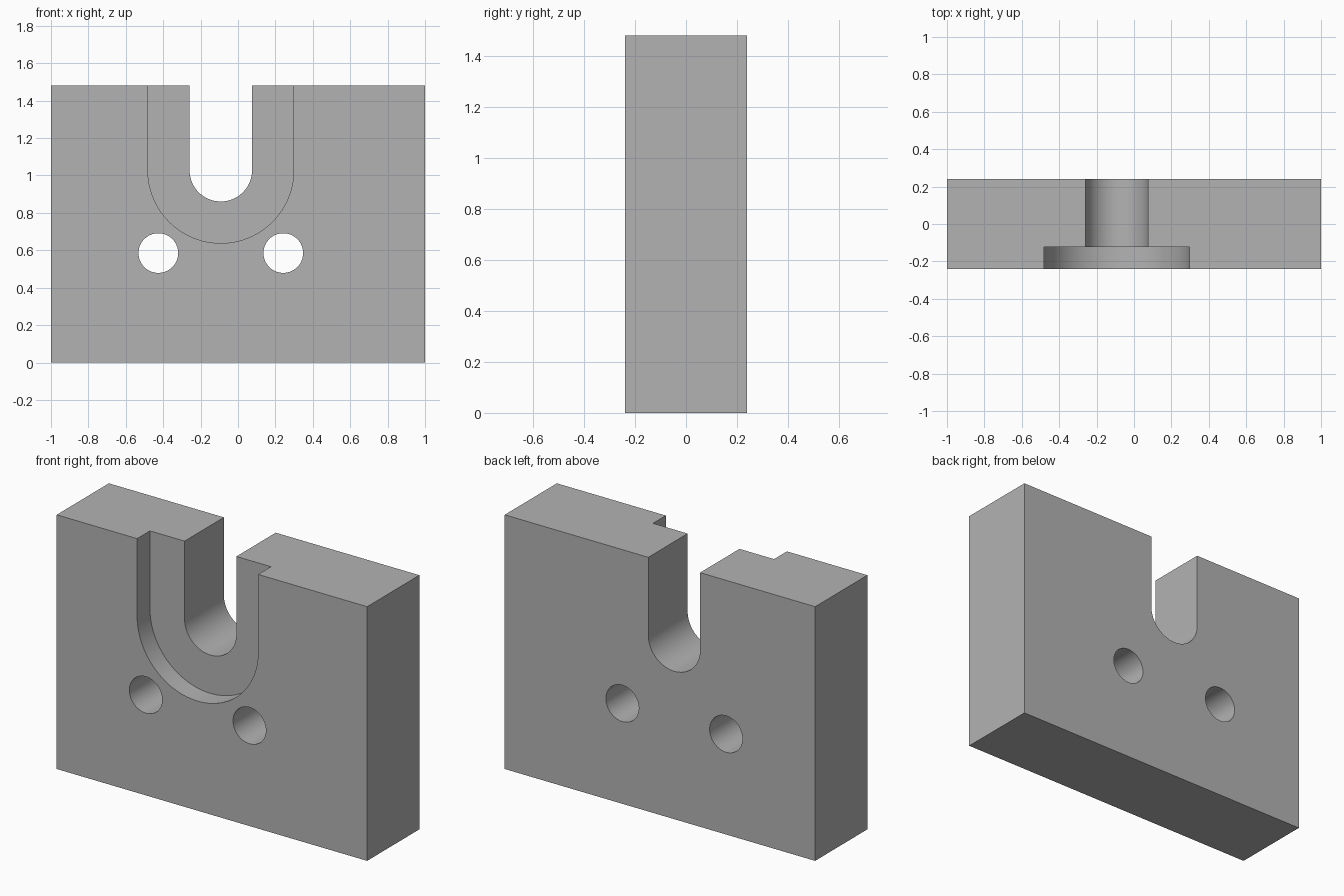
import bpy, bmesh
from math import pi, sin, cos

if "Cube" in bpy.data.objects:
    bpy.data.objects.remove(bpy.data.objects["Cube"], do_unlink=True)

WIDTH, DEPTH, HEIGHT = 2.0, 0.48, 1.48
SLOT_X, SLOT_Z = -0.092, 1.028

grey = bpy.data.materials.new("plain_grey")
grey.use_nodes = True
colour = (0.45, 0.45, 0.45, 1)
grey.diffuse_color = colour
grey.node_tree.nodes["Principled BSDF"].inputs["Base Color"].default_value = colour


def prism(name, outline, y0, y1):
    """Extrude an x-z outline from y0 to y1."""
    bm = bmesh.new()
    face = bm.faces.new([bm.verts.new((x, y0, z)) for x, z in outline])
    new = bmesh.ops.extrude_face_region(bm, geom=[face])["geom"]
    verts = [v for v in new if isinstance(v, bmesh.types.BMVert)]
    bmesh.ops.translate(bm, verts=verts, vec=(0, y1 - y0, 0))
    bmesh.ops.recalc_face_normals(bm, faces=bm.faces)
    mesh = bpy.data.meshes.new(name)
    bm.to_mesh(mesh)
    bm.free()
    mesh.materials.append(grey)
    obj = bpy.data.objects.new(name, mesh)
    bpy.context.collection.objects.link(obj)
    return obj


def arc(x, z, r, start, end, steps):
    angles = [start + (end - start) * i / steps for i in range(steps + 1)]
    return [(x + r * cos(a), z + r * sin(a)) for a in angles]


def u_shape(r):
    """Round-bottomed slot, open above the top of the block."""
    top = HEIGHT + 0.2
    return arc(SLOT_X, SLOT_Z, r, pi, 2 * pi, 48) + [(SLOT_X + r, top), (SLOT_X - r, top)]


# Block
half = WIDTH / 2
block = prism("block", [(-half, 0), (half, 0), (half, HEIGHT), (-half, HEIGHT)],
              -DEPTH / 2, DEPTH / 2)

# Through slot, wider front recess and two through holes
cutters = [prism("slot_cutter", u_shape(0.167), -0.5, 0.5),
           prism("recess_cutter", u_shape(0.39), -0.5, -0.122)]
for side, x in (("right", -0.426), ("left", 0.242)):
    outline = arc(x, 0.585, 0.106, 0, 2 * pi, 64)[:-1]
    cutters.append(prism(side + "_hole_cutter", outline, -0.5, 0.5))

bpy.ops.object.select_all(action="DESELECT")
block.select_set(True)
bpy.context.view_layer.objects.active = block
for cutter in cutters:
    mod = block.modifiers.new(cutter.name, "BOOLEAN")
    mod.operation, mod.solver, mod.object = "DIFFERENCE", "EXACT", cutter
    bpy.ops.object.modifier_apply(modifier=mod.name)
    bpy.data.objects.remove(cutter, do_unlink=True)

bpy.ops.object.shade_smooth_by_angle(angle=pi / 6)
